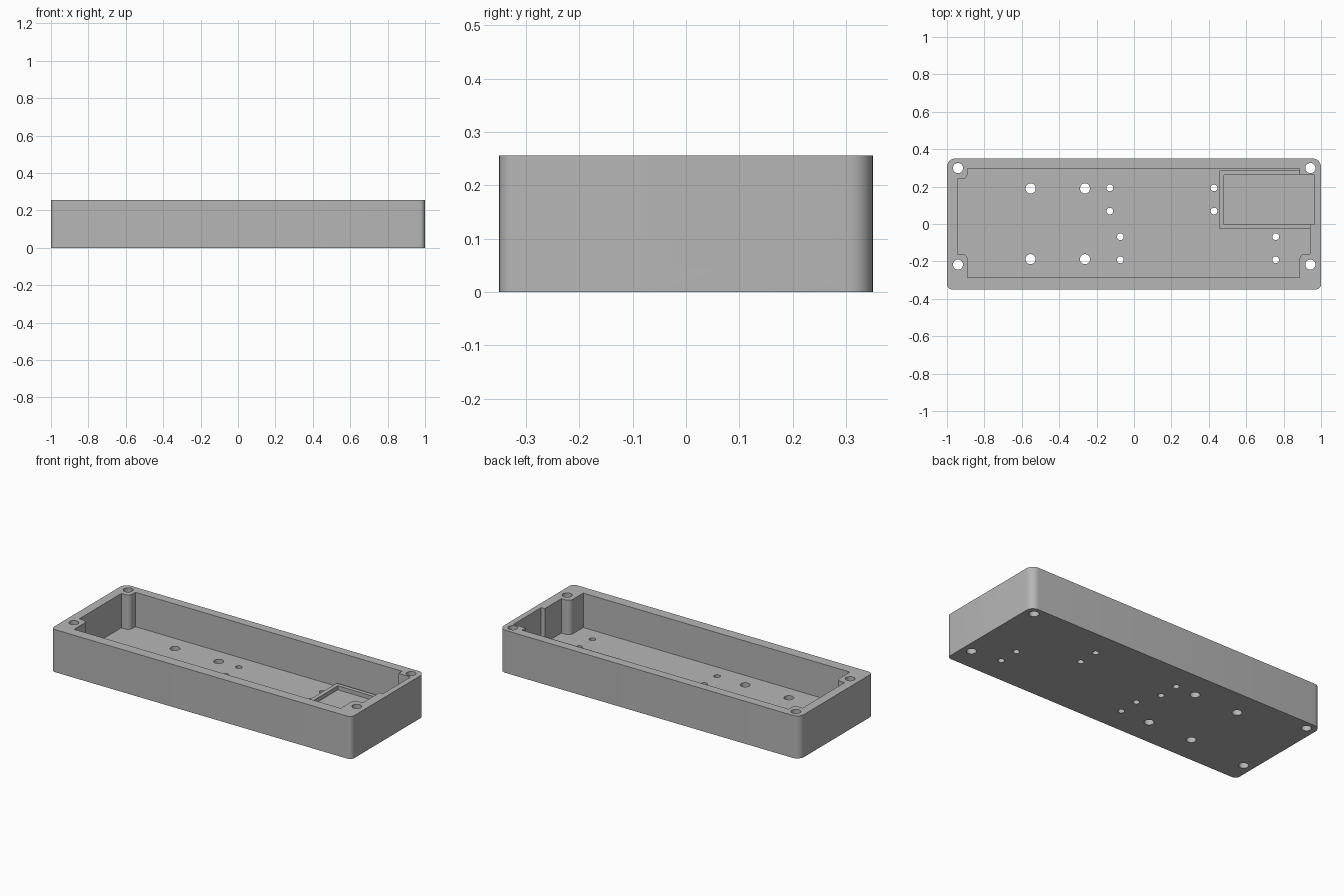
import bpy, bmesh
from math import cos, sin, pi
from mathutils import Vector, Matrix

if "Cube" in bpy.data.objects:
    bpy.data.objects.remove(bpy.data.objects["Cube"], do_unlink=True)

HEIGHT, FLOOR, LIP = 0.256, 0.049, 0.073
ABOVE = HEIGHT + 0.1

grey = bpy.data.materials.new("matte_grey")
grey.use_nodes = True
grey.diffuse_color = (0.47, 0.47, 0.47, 1)
grey.node_tree.nodes["Principled BSDF"].inputs["Base Color"].default_value = grey.diffuse_color


def fillet(corners, steps=8):
    """Outline from (x, y, radius) right-angled corners; radius 0 stays sharp."""
    out = []
    for i, (x, y, r) in enumerate(corners):
        p = Vector((x, y))
        if r == 0:
            out.append(p)
            continue
        a = (Vector(corners[i - 1][:2]) - p).normalized()
        b = (Vector(corners[(i + 1) % len(corners)][:2]) - p).normalized()
        centre = p + (a + b) * r
        for k in range(steps + 1):
            t = k / steps * pi / 2
            out.append(centre - b * r * cos(t) - a * r * sin(t))
    return out


def rect(x0, x1, y0, y1, front=0, back=0):
    return fillet([(x0, y0, front), (x1, y0, front), (x1, y1, back), (x0, y1, back)])


def circle(x, y, r, n=32):
    return [Vector((x + r * cos(2 * pi * k / n), y + r * sin(2 * pi * k / n))) for k in range(n)]


def prism(name, outlines, z0, z1, turn=None):
    """One object of upright prisms, one for each outline."""
    bm = bmesh.new()
    for outline in outlines:
        face = bm.faces.new([bm.verts.new((p.x, p.y, z0)) for p in outline])
        top = bmesh.ops.extrude_face_region(bm, geom=[face])["geom"]
        bmesh.ops.translate(bm, vec=(0, 0, z1 - z0),
                            verts=[v for v in top if isinstance(v, bmesh.types.BMVert)])
    if turn:
        bm.transform(turn)
    bmesh.ops.recalc_face_normals(bm, faces=bm.faces[:])
    mesh = bpy.data.meshes.new(name)
    bm.to_mesh(mesh)
    bm.free()
    mesh.materials.append(grey)
    ob = bpy.data.objects.new(name, mesh)
    bpy.context.collection.objects.link(ob)
    return ob


def combine(body, tool, operation):
    """Boolean the tool into the body, then discard the tool."""
    tool.hide_render = True
    mod = body.modifiers.new(tool.name, "BOOLEAN")
    mod.operation, mod.object, mod.solver = operation, tool, "EXACT"
    bpy.context.view_layer.objects.active = body
    bpy.ops.object.modifier_apply(modifier=mod.name)
    bpy.data.objects.remove(tool, do_unlink=True)


# Outer block, with larger rounding on the back corners
case = prism("enclosure_case", [rect(-1, 1, -0.35, 0.35, 0.028, 0.045)], 0, HEIGHT)

# Cavity, leaving a rounded screw post in each corner
L, R, F, B = -0.945, 0.942, -0.287, 0.296
PL, PR, PF, PB, PR_RADIUS = -0.89, 0.885, -0.16, 0.24, 0.03
cavity = fillet([
    (PL, F, 0), (PR, F, 0), (PR, PF, PR_RADIUS), (R, PF, 0),
    (R, PB, 0), (PR, PB, PR_RADIUS), (PR, B, 0), (PL, B, 0),
    (PL, PB, PR_RADIUS), (L, PB, 0), (L, PF, 0), (PL, PF, PR_RADIUS)])
combine(case, prism("cavity", [cavity], FLOOR, ABOVE), "DIFFERENCE")

# Low lip around the circuit board pocket, and the pocket itself
combine(case, prism("board_lip", [rect(0.457, 0.955, -0.027, 0.286)], FLOOR - 0.02, LIP), "UNION")
combine(case, prism("board_pocket", [rect(0.481, 0.966, -0.003, 0.262)], FLOOR, ABOVE), "DIFFERENCE")

# Rounded connector slot in the right-hand end wall (local x -> y, y -> z, z -> x)
axes = Matrix(((0, 0, 1, 0), (1, 0, 0, 0), (0, 1, 0, 0), (0, 0, 0, 1)))
slot = prism("connector_slot", [rect(0.052, 0.197, 0.055, 0.117, 0.025, 0.025)], 0.95, 1.1, axes)
combine(case, slot, "DIFFERENCE")

# Screw holes in the posts, and large and small mounting holes in the floor
holes = [circle(x, y, 0.027) for x in (-0.941, 0.943) for y in (-0.217, 0.299)]
holes += [circle(x, y, 0.027) for x in (-0.553, -0.262) for y in (-0.188, 0.19)]
holes += [circle(x, y, 0.018) for x in (-0.129, 0.428) for y in (0.069, 0.193)]
holes += [circle(x, y, 0.018) for x in (-0.073, 0.758) for y in (-0.068, -0.192)]
combine(case, prism("screw_holes", holes, -0.1, ABOVE), "DIFFERENCE")

# Smooth the rounded corners and holes, keep real edges sharp
bpy.ops.object.select_all(action="DESELECT")
case.select_set(True)
bpy.context.view_layer.objects.active = case
bpy.ops.object.shade_smooth_by_angle(angle=pi / 6)
